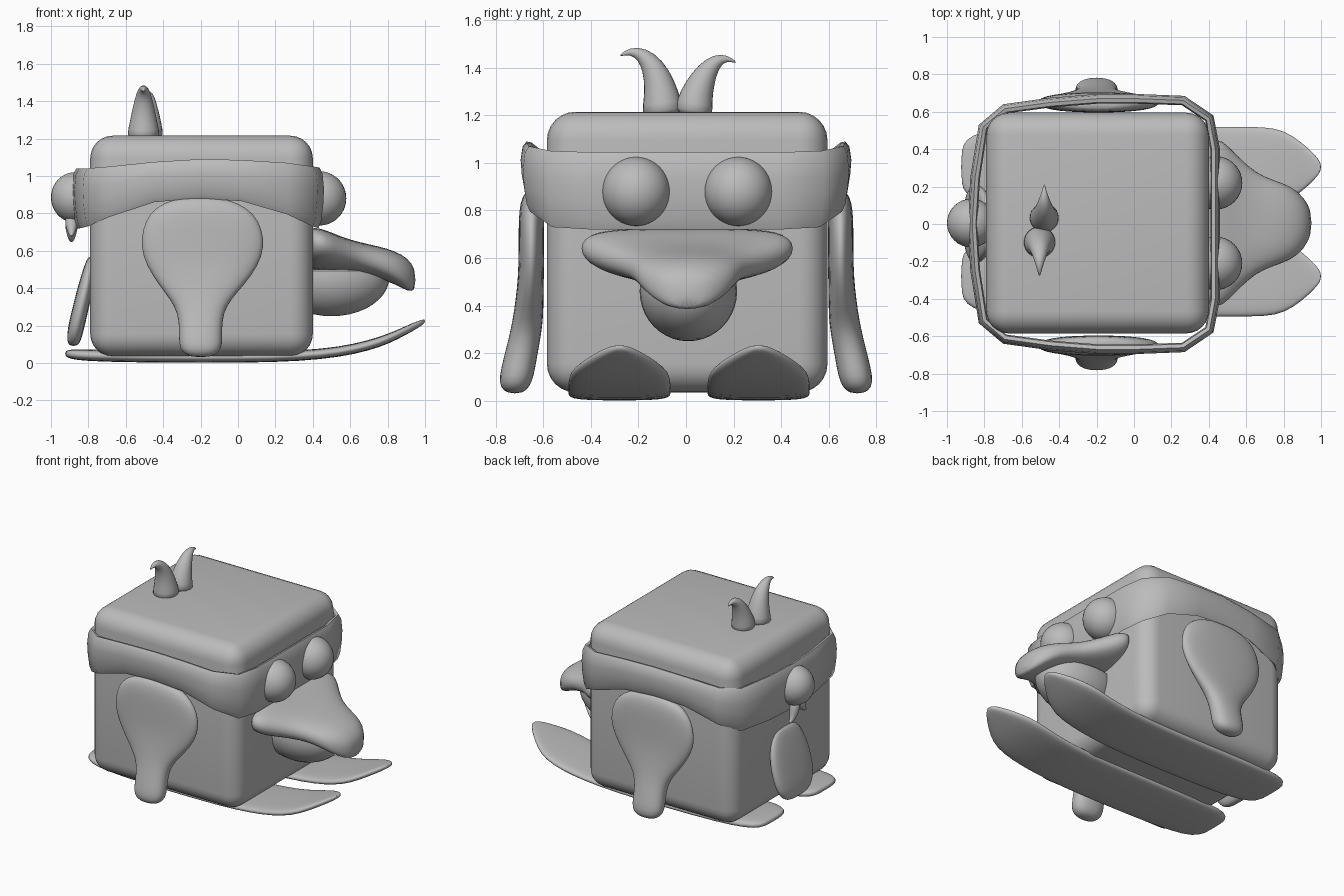
import bpy, bmesh, math
from mathutils import Vector

grey = bpy.data.materials.new("soft_grey")
grey.diffuse_color = (0.5, 0.5, 0.5, 1)


def finish(name, bm, subdiv=0, angle=40):
    bmesh.ops.recalc_face_normals(bm, faces=bm.faces[:])
    me = bpy.data.meshes.new(name)
    bm.to_mesh(me)
    bm.free()
    me.materials.append(grey)
    ob = bpy.data.objects.new(name, me)
    bpy.context.collection.objects.link(ob)
    bpy.ops.object.select_all(action='DESELECT')
    bpy.context.view_layer.objects.active = ob
    ob.select_set(True)
    if subdiv:
        m = ob.modifiers.new("Subdivision", 'SUBSURF')
        m.levels = m.render_levels = subdiv
        bpy.ops.object.shade_smooth()
    else:
        bpy.ops.object.shade_smooth_by_angle(angle=math.radians(angle))
    return ob


def loft(name, rings, closed=False, subdiv=1, angle=40):
    """Skin a list of equal-length rings; cap the ends unless closed."""
    bm = bmesh.new()
    vs = [[bm.verts.new(p) for p in r] for r in rings]
    n = len(vs[0])
    for i in range(len(vs) if closed else len(vs) - 1):
        a, b = vs[i], vs[(i + 1) % len(vs)]
        for k in range(n):
            bm.faces.new((a[k], a[(k + 1) % n], b[(k + 1) % n], b[k]))
    if not closed:
        bm.faces.new(vs[0])
        bm.faces.new(vs[-1])
    return finish(name, bm, subdiv, angle)


def section(w, h, p=1.0, n=16):
    """Superellipse outline: p below 1 makes it boxier."""
    out = []
    for k in range(n):
        a = 2 * math.pi * k / n
        c, s = math.cos(a), math.sin(a)
        out.append((w * math.copysign(abs(c) ** p, c), h * math.copysign(abs(s) ** p, s)))
    return out


def ball(name, centre, radii, ztop=None):
    bm = bmesh.new()
    bmesh.ops.create_uvsphere(bm, u_segments=32, v_segments=20, radius=1)
    for v in bm.verts:
        v.co = Vector([c + r * q for c, r, q in zip(centre, radii, v.co)])
        if ztop is not None:
            v.co.z = min(v.co.z, ztop)
    return finish(name, bm)


def horn(name, x, path):
    """Tapered spike along (y, z, radius) points in a plane of constant x."""
    rings = []
    for i, (y, z, r) in enumerate(path):
        a, b = path[max(i - 1, 0)], path[min(i + 1, len(path) - 1)]
        t = Vector((b[0] - a[0], b[1] - a[1])).normalized()
        rings.append([(x + u, y + v * t.y, z - v * t.x) for u, v in section(r, r, 1, 12)])
    return loft(name, rings)


# Body: rounded cube
bm = bmesh.new()
bmesh.ops.create_cube(bm, size=1)
for v in bm.verts:
    v.co = Vector((-0.195 + v.co.x * 1.19, 0.005 + v.co.y * 1.18, 0.625 + v.co.z * 1.18))
bmesh.ops.bevel(bm, geom=bm.edges[:], offset=0.12, segments=6, profile=0.5, affect='EDGES')
finish("body", bm, angle=50)

# Headband: bulging strip, low at front and back, high over the wings
half = [(0.46, 0.0, 0.72, 1.045), (0.46, 0.4, 0.72, 1.045), (0.425, 0.58, 0.73, 1.05),
        (0.27, 0.685, 0.795, 1.07), (0.02, 0.695, 0.865, 1.085), (-0.2, 0.695, 0.88, 1.09),
        (-0.45, 0.675, 0.86, 1.075), (-0.7, 0.64, 0.78, 1.05), (-0.83, 0.53, 0.73, 1.04),
        (-0.875, 0.25, 0.72, 1.04), (-0.89, 0.0, 0.72, 1.04)]
outline = half + [(x, -y, b, t) for x, y, b, t in half[-2:0:-1]]
profile = [(-0.03, 0.0), (-0.015, 0.12), (-0.004, 0.4), (0, 0.65), (-0.008, 0.9), (-0.025, 1.0),
           (-0.045, 0.98), (-0.052, 0.85), (-0.05, 0.5), (-0.052, 0.1)]
rings = []
for i, (x, y, b, t) in enumerate(outline):
    p, q = outline[i - 1], outline[(i + 1) % len(outline)]
    d = Vector((q[0] - p[0], q[1] - p[1])).normalized()
    rings.append([(x + d.y * o, y - d.x * o, b + f * (t - b)) for o, f in profile])
loft("headband", rings, closed=True, subdiv=0, angle=60)

# Eyes and the knot at the back of the headband
for y in (-0.21, 0.22):
    ball("eye", (0.436, y, 0.88), (0.143, 0.143, 0.145))
ball("headband_knot", (-0.87, 0.005, 0.885), (0.13, 0.13, 0.135))
for s, drop in ((1, 0.0), (-1, 0.03)):
    horn("knot_end", -0.89, [(s * 0.02, 0.79, 0.035), (s * 0.035, 0.74, 0.037),
                             (s * 0.05, 0.69 + drop, 0.028), (s * 0.075, 0.655 + drop, 0.014),
                             (s * 0.10, 0.65 + drop, 0.003)])

# Beak: wide base narrowing to a drooping tip (x, half width, top, bottom)
beak = [(0.37, 0.41, 0.715, 0.50), (0.41, 0.45, 0.725, 0.495), (0.47, 0.455, 0.71, 0.49),
        (0.55, 0.365, 0.675, 0.485), (0.65, 0.27, 0.645, 0.475), (0.75, 0.23, 0.625, 0.455),
        (0.84, 0.2, 0.60, 0.42), (0.91, 0.14, 0.56, 0.38), (0.95, 0.06, 0.50, 0.385)]
rings = []
for x, w, t, b in beak:
    ring = []
    for u, v in section(w, (t - b) / 2, 0.8, 20):
        side = (u / w) ** 2 * max(0, w - 0.2)
        ring.append((x, 0.005 + u, (t + b) / 2 + v + 0.15 * side))
    rings.append(ring)
loft("upper_beak", rings)
ball("lower_beak", (0.5, 0.01, 0.46), (0.31, 0.205, 0.21), ztop=0.5)

# Wings: teardrop paddles (z, centre x, half width, centre y, half thickness)
wing = [(0.885, -0.2, 0.09, 0.64, 0.025), (0.86, -0.2, 0.2, 0.645, 0.045),
        (0.80, -0.195, 0.285, 0.65, 0.053), (0.72, -0.19, 0.325, 0.65, 0.055),
        (0.62, -0.19, 0.338, 0.65, 0.055), (0.52, -0.19, 0.305, 0.652, 0.055),
        (0.42, -0.195, 0.235, 0.658, 0.06), (0.34, -0.2, 0.165, 0.665, 0.065),
        (0.27, -0.2, 0.125, 0.677, 0.068), (0.18, -0.2, 0.115, 0.697, 0.071),
        (0.10, -0.2, 0.12, 0.713, 0.074), (0.055, -0.2, 0.1, 0.72, 0.062),
        (0.03, -0.2, 0.05, 0.72, 0.03)]
for s in (1, -1):
    loft("wing", [[(x + u, s * (y + v), z) for u, v in section(w, h, 0.85)]
                  for z, x, w, y, h in wing])

# Skis: flat boards with upturned pointed fronts (x, half width, centre z, half thickness)
ski = [(-0.925, 0.09, 0.05, 0.012), (-0.9, 0.15, 0.047, 0.026), (-0.82, 0.195, 0.042, 0.032),
       (-0.6, 0.215, 0.034, 0.031), (-0.2, 0.218, 0.03, 0.03), (0.2, 0.218, 0.031, 0.029),
       (0.45, 0.218, 0.047, 0.028), (0.62, 0.218, 0.073, 0.028), (0.76, 0.213, 0.112, 0.028),
       (0.85, 0.17, 0.15, 0.026), (0.94, 0.095, 0.195, 0.022), (0.985, 0.045, 0.217, 0.016),
       (1.0, 0.015, 0.225, 0.008)]
for yc in (-0.28, 0.305):
    loft("ski", [[(x, yc + u, z + v) for u, v in section(w, h, 0.6)] for x, w, z, h in ski])

# Tail: thick rounded plate leaning out from the back (z, centre x, half width, half thickness)
tail = [(0.57, -0.785, 0.09, 0.015), (0.53, -0.79, 0.15, 0.03), (0.42, -0.812, 0.2, 0.042),
        (0.3, -0.84, 0.215, 0.045), (0.18, -0.868, 0.2, 0.045), (0.115, -0.878, 0.15, 0.038),
        (0.09, -0.88, 0.09, 0.02)]
loft("tail", [[(x + v, u, z) for u, v in section(w, h, 0.75)] for z, x, w, h in tail])

# Two curled head feathers
horn("head_feather_left", -0.505, [(-0.095, 1.19, 0.098), (-0.1, 1.25, 0.085), (-0.11, 1.33, 0.068),
                                  (-0.14, 1.41, 0.05), (-0.185, 1.458, 0.032),
                                  (-0.235, 1.472, 0.016), (-0.28, 1.45, 0.003)])
horn("head_feather_right", -0.48, [(0.03, 1.19, 0.088), (0.035, 1.25, 0.08), (0.055, 1.32, 0.065),
                                   (0.09, 1.39, 0.046), (0.13, 1.432, 0.03),
                                   (0.172, 1.442, 0.014), (0.212, 1.422, 0.003)])
